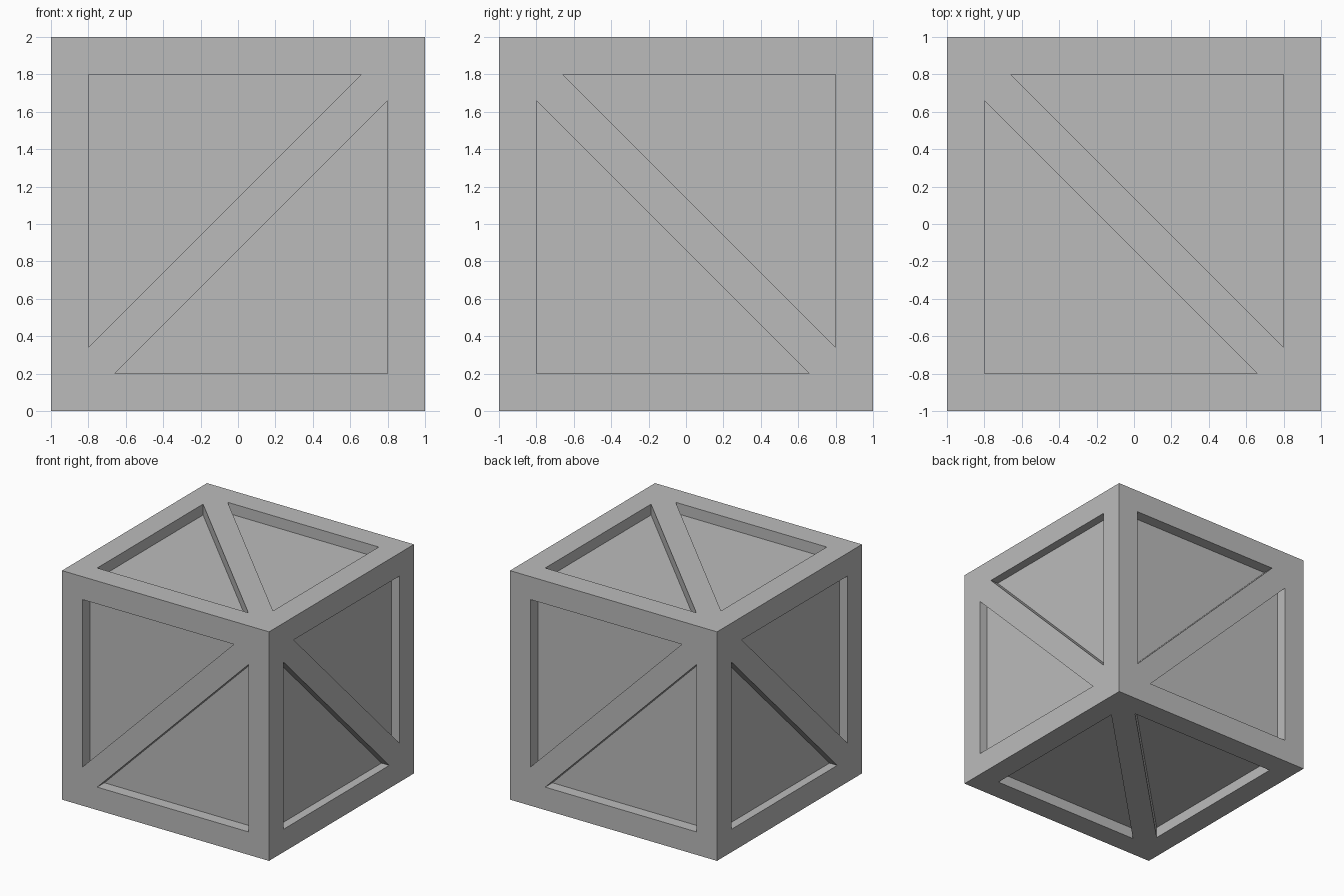
import bpy, bmesh
from mathutils import Vector

cube = bpy.data.objects.get("Cube")
if cube:
    bpy.data.objects.remove(cube)

# Crate sizes
FRAME = 0.8         # inner limit of the border
TIP = 0.66          # where the recess meets the diagonal brace
CENTRE = Vector((0, 0, 1))

grey = bpy.data.materials.new("crate grey")
grey.use_nodes = True
colour = (0.5, 0.5, 0.5, 1)
grey.diffuse_color = colour
grey.node_tree.nodes["Principled BSDF"].inputs["Base Color"].default_value = colour

bm = bmesh.new()


def add_side(normal, right, depth, flip):
    """One crate side: border, diagonal brace and two recessed triangles."""
    n, u = Vector(normal), Vector(right)
    v = n.cross(u)

    def vert(p, d=0):
        x = -p[0] if flip else p[0]
        return bm.verts.new(CENTRE + n * (1 - d) + u * x + v * p[1])

    for s in (1, -1):
        outer = [(-s, s), (-s, -s), (s, s)]
        inner = [(-FRAME * s, FRAME * s), (-FRAME * s, -TIP * s), (TIP * s, FRAME * s)]
        rim = [vert(p) for p in outer]
        lip = [vert(p) for p in inner]
        floor = [vert(p, depth) for p in inner]
        faces = [floor]
        for i in range(3):
            j = (i + 1) % 3
            faces.append([rim[i], rim[j], lip[j], lip[i]])
            faces.append([lip[i], lip[j], floor[j], floor[i]])
        for f in faces:
            bm.faces.new(f[::-1] if flip else f)


# Opposite sides share a depth; diagonals lean by direction
for s in (1, -1):
    add_side((0, -s, 0), (s, 0, 0), 0.1, False)
    add_side((s, 0, 0), (0, s, 0), 0.075, True)
    add_side((0, 0, s), (s, 0, 0), 0.095, True)

bmesh.ops.remove_doubles(bm, verts=bm.verts, dist=0.0005)
bmesh.ops.recalc_face_normals(bm, faces=bm.faces)
mesh = bpy.data.meshes.new("crate")
bm.to_mesh(mesh)
bm.free()
mesh.materials.append(grey)
bpy.context.collection.objects.link(bpy.data.objects.new("crate", mesh))
